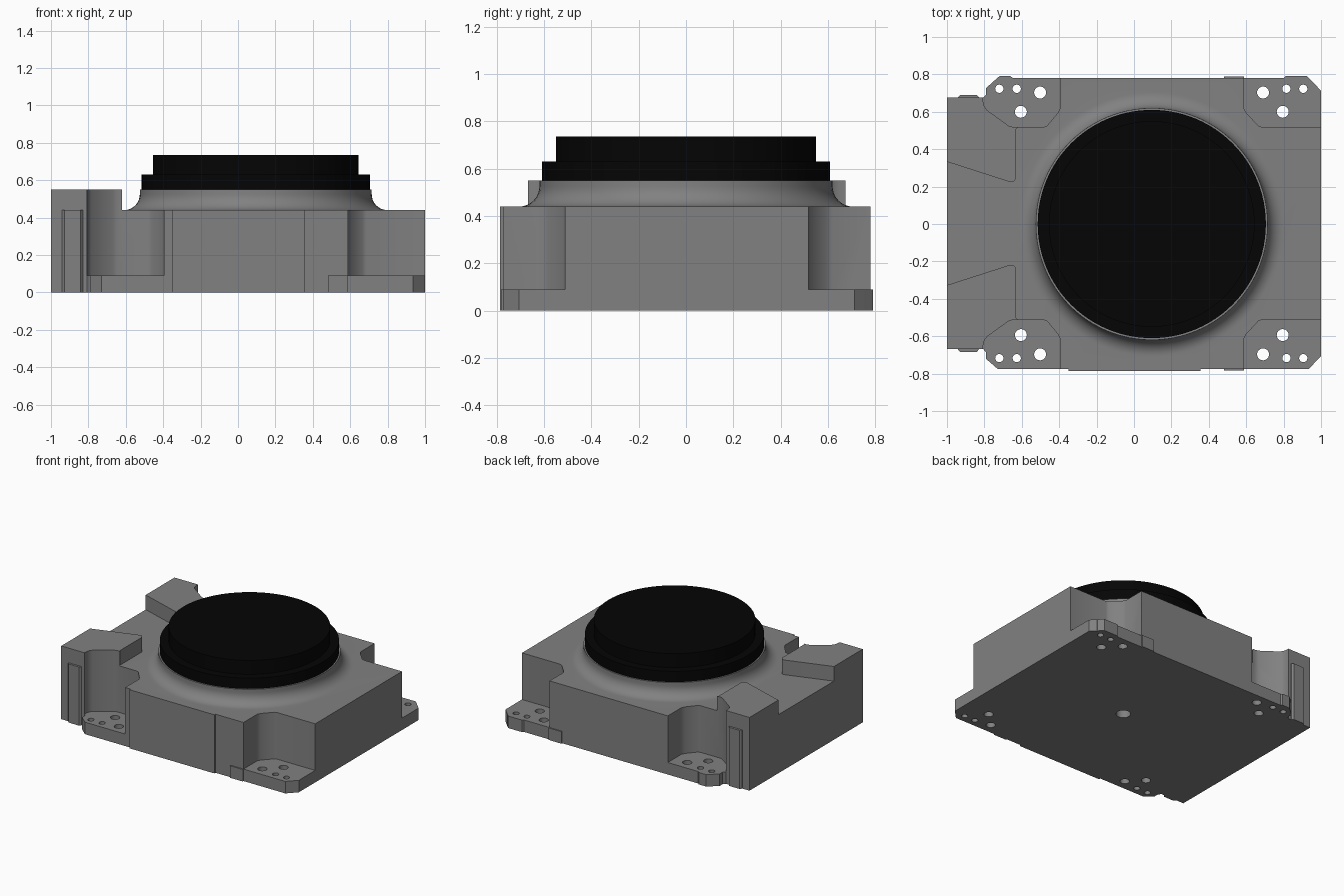
import bpy, bmesh, math

if "Cube" in bpy.data.objects:
    bpy.data.objects.remove(bpy.data.objects["Cube"])

CX, DY = 0.095, 0.003      # lens axis, slight offset of the housing in y


def finish(bm, name):
    bmesh.ops.recalc_face_normals(bm, faces=bm.faces)
    me = bpy.data.meshes.new(name)
    bm.to_mesh(me)
    bm.free()
    ob = bpy.data.objects.new(name, me)
    bpy.context.collection.objects.link(ob)
    return ob


def prism(name, pts, z0, z1):
    bm = bmesh.new()
    f = bm.faces.new([bm.verts.new((x, y + DY, z0)) for x, y in pts])
    ext = bmesh.ops.extrude_face_region(bm, geom=[f])
    vs = [g for g in ext["geom"] if isinstance(g, bmesh.types.BMVert)]
    bmesh.ops.translate(bm, verts=vs, vec=(0, 0, z1 - z0))
    return finish(bm, name)


def lathe(name, prof, x, y, n=96):
    # rings of a profile, capped at both ends
    bm = bmesh.new()
    rings = [[bm.verts.new((x + r * math.cos(2 * math.pi * i / n),
                            y + r * math.sin(2 * math.pi * i / n), z))
              for i in range(n)] for r, z in prof]
    for a, b in zip(rings, rings[1:]):
        for i in range(n):
            j = (i + 1) % n
            bm.faces.new((a[i], a[j], b[j], b[i]))
    bm.faces.new(rings[0])
    bm.faces.new(rings[-1])
    return finish(bm, name)


def combine(target, other, op):
    m = target.modifiers.new("bool", 'BOOLEAN')
    m.operation, m.object, m.solver = op, other, 'EXACT'
    bpy.context.view_layer.objects.active = target
    bpy.ops.object.modifier_apply(modifier=m.name)
    bpy.data.objects.remove(other)


def flip(pts, s):
    return [(x, y * s) for x, y in pts]


def both(pts):
    return pts + flip(pts, -1)[::-1]


def smooth(ob, angle):
    bpy.ops.object.select_all(action='DESELECT')
    ob.select_set(True)
    bpy.context.view_layer.objects.active = ob
    bpy.ops.object.shade_smooth_by_angle(angle=math.radians(angle))


def paint(ob, name, value):
    mat = bpy.data.materials.new(name)
    mat.diffuse_color = (value, value, value, 1)
    mat.use_nodes = True
    mat.node_tree.nodes["Principled BSDF"].inputs["Base Color"].default_value = mat.diffuse_color
    ob.data.materials.clear()
    ob.data.materials.append(mat)


# housing with corner pockets
pocket_wall = [(-0.645, 0.515), (-0.67, 0.522), (-0.785, 0.605), (-0.80, 0.625),
               (-0.806, 0.65), (-0.806, 0.672), (-1, 0.672)]
body = [(1, 0.515), (0.685, 0.515), (0.665, 0.522), (0.600, 0.592), (0.588, 0.615),
        (0.588, 0.777), (-0.395, 0.777), (-0.395, 0.615), (-0.407, 0.592),
        (-0.465, 0.522), (-0.485, 0.515)] + pocket_wall
housing = prism("housing", both(body), 0.05, 0.44)

# base plate with mounting ears
plate = [(1, 0.71), (0.935, 0.777), (-0.73, 0.777), (-0.79, 0.725), (-0.79, 0.69),
         (-0.806, 0.672), (-1, 0.672)]
combine(housing, prism("base_plate", both(plate), 0, 0.09), 'UNION')

# raised rear wings, side clips and small edge tabs
wing = pocket_wall + [(-1, 0.33), (-0.665, 0.222), (-0.645, 0.222), (-0.63, 0.24),
                      (-0.63, 0.505), (-0.62, 0.515)]
clip = [(-0.94, 0.6), (-0.94, 0.675), (-0.927, 0.688), (-0.842, 0.688),
        (-0.83, 0.675), (-0.83, 0.6)]
tab = [(0.482, 0.7), (0.482, 0.786), (0.588, 0.786), (0.588, 0.7)]
for s in (1, -1):
    combine(housing, prism("wing", flip(wing, s), 0.3, 0.55), 'UNION')
    combine(housing, prism("clip", flip(clip, s), 0, 0.44), 'UNION')
    combine(housing, prism("tab", flip(tab, s), 0, 0.09), 'UNION')

# back ear lips and the shallow front panel
for pts, top in (
        ([(0.8, 0.7), (0.8, 0.775), (0.81, 0.787), (0.924, 0.787), (0.96, 0.752), (0.96, 0.7)], 0.09),
        ([(-0.645, 0.7), (-0.645, 0.775), (-0.66, 0.787), (-0.72, 0.787), (-0.76, 0.752), (-0.76, 0.7)], 0.09),
        ([(-0.35, -0.7), (-0.35, -0.79), (0.355, -0.79), (0.355, -0.7)], 0.44)):
    combine(housing, prism("lip", pts, 0, top), 'UNION')

# filleted collar around the lens
arc = [(0.705 - 0.085 * math.sin(a), 0.525 - 0.085 * math.cos(a))
       for a in (math.pi / 2 * i / 10 for i in range(11))]
collar = [(0.705, 0.3)] + arc + [(0.62, 0.55)]
combine(housing, lathe("collar", collar, CX, 0), 'UNION')

# mounting holes in the ears, blind socket underneath
for s in (1, -1):
    for x, y, r in ((-0.605, 0.597, 0.032), (-0.502, 0.70, 0.032),
                    (-0.72, 0.72, 0.022), (-0.627, 0.72, 0.022),
                    (0.795, 0.597, 0.032), (0.69, 0.70, 0.032),
                    (0.815, 0.72, 0.022), (0.905, 0.72, 0.022)):
        combine(housing, lathe("drill", [(r, -0.1), (r, 0.2)], x, y * s + DY, 24), 'DIFFERENCE')
combine(housing, lathe("drill", [(0.05, -0.1), (0.05, 0.12)], CX, 0, 32), 'DIFFERENCE')
smooth(housing, 32)
paint(housing, "dark_grey", 0.22)

# black stepped lens cap
cap = lathe("lens_cap", [(0.61, 0.55), (0.61, 0.63), (0.55, 0.63), (0.55, 0.735)], CX, 0)
paint(cap, "black", 0.0015)
smooth(cap, 30)
